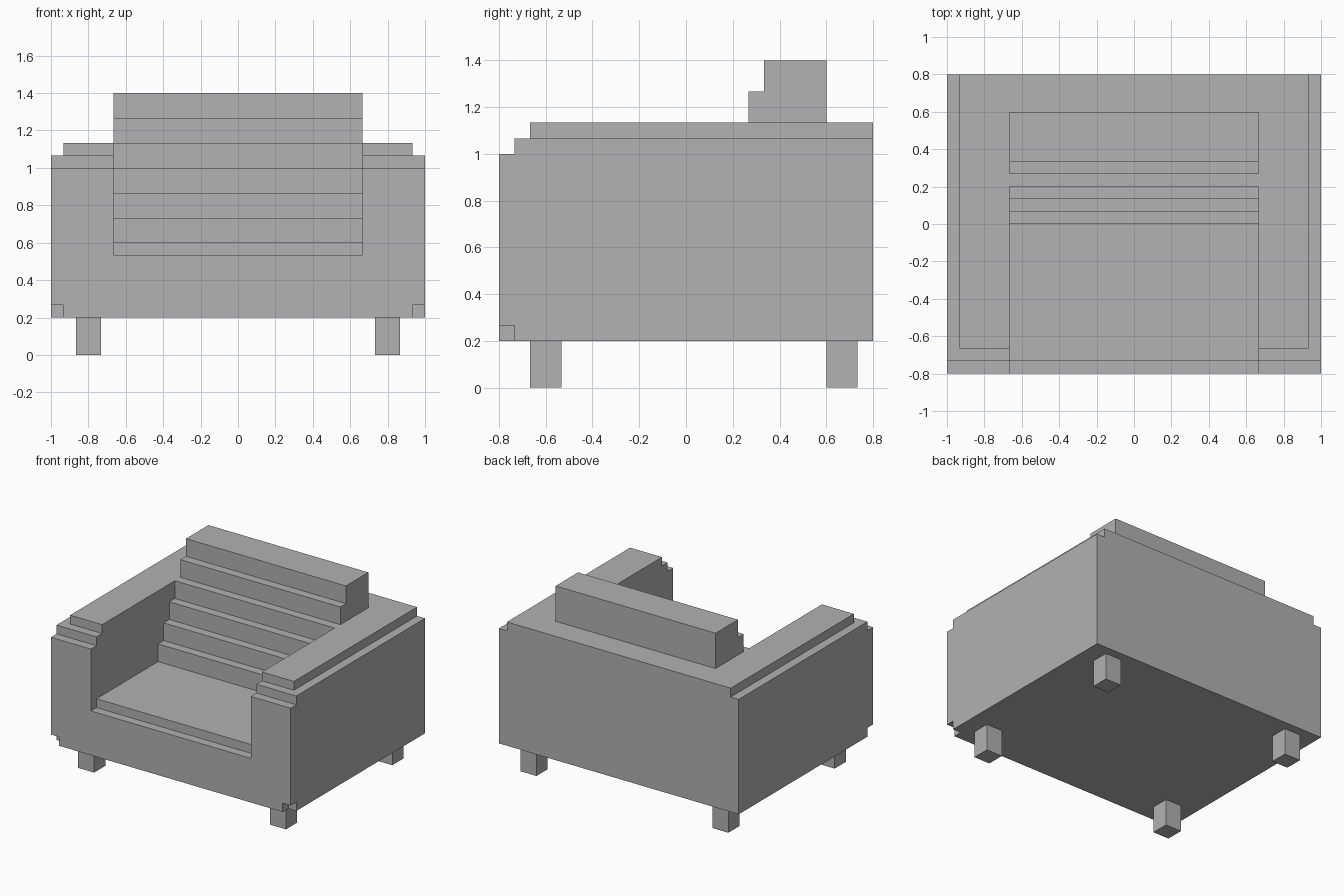
import bpy
import bmesh

U = 1 / 15  # block size: every dimension is a whole number of blocks

cube = bpy.data.objects.get("Cube")
if cube:
    bpy.data.objects.remove(cube, do_unlink=True)

grey = bpy.data.materials.new("grey_fabric")
grey.use_nodes = True
colour = (0.445, 0.445, 0.445, 1)
grey.diffuse_color = colour
grey.node_tree.nodes["Principled BSDF"].inputs["Base Color"].default_value = colour


def extrude_profile(name, profile, x0, x1):
    """Sweep a side profile of (y, z) points from x0 to x1, in blocks."""
    bm = bmesh.new()
    face = bm.faces.new([bm.verts.new((x0 * U, y * U, z * U)) for y, z in profile])
    swept = bmesh.ops.extrude_face_region(bm, geom=[face])["geom"]
    verts = [v for v in swept if isinstance(v, bmesh.types.BMVert)]
    bmesh.ops.translate(bm, verts=verts, vec=((x1 - x0) * U, 0, 0))
    bmesh.ops.recalc_face_normals(bm, faces=bm.faces)
    mesh = bpy.data.meshes.new(name)
    bm.to_mesh(mesh)
    bm.free()
    mesh.materials.append(grey)
    obj = bpy.data.objects.new(name, mesh)
    bpy.context.collection.objects.link(obj)
    return obj


def box(name, x0, x1, y0, y1, z0, z1):
    return extrude_profile(name, [(y0, z0), (y1, z0), (y1, z1), (y0, z1)], x0, x1)


def cut(target, cutter):
    cutter.hide_render = True
    cutter.hide_viewport = True
    cutter.hide_set(True)
    mod = target.modifiers.new(cutter.name, 'BOOLEAN')
    mod.operation = 'DIFFERENCE'
    mod.solver = 'EXACT'
    mod.object = cutter


# Body with arm fronts stepping down
body = extrude_profile("body", [(-12, 3), (12, 3), (12, 17), (-10, 17), (-10, 16),
                                (-11, 16), (-11, 15), (-12, 15)], -15, 15)

# Seat hollow with a lip at the front and a stepped backrest
hollow = [(-13, 8), (-11, 8), (-11, 9)]
for step in range(4):
    hollow += [(step, 9 + 2 * step), (step, 11 + 2 * step)]
hollow[-1] = (3, 18)
hollow.append((-13, 18))
cut(body, extrude_profile("seat_hollow_cutter", hollow, -10, 10))

# Outer ledges along the arms and notches in the lower front corners
for side, x0, x1 in (("right", -16, -14), ("left", 14, 16)):
    cut(body, box(side + "_ledge_cutter", x0, x1, -13, 13, 16, 18))
    cut(body, box(side + "_notch_cutter", x0, x1, -13, -11, 2, 4))

# Headrest above the backrest
extrude_profile("headrest", [(4, 17), (9, 17), (9, 21), (5, 21), (5, 19), (4, 19)], -10, 10)

# Legs
for side, x in (("right", -13), ("left", 11)):
    for end, y in (("front", -10), ("back", 9)):
        box(f"{end}_{side}_leg", x, x + 2, y, y + 2, 0, 3)
